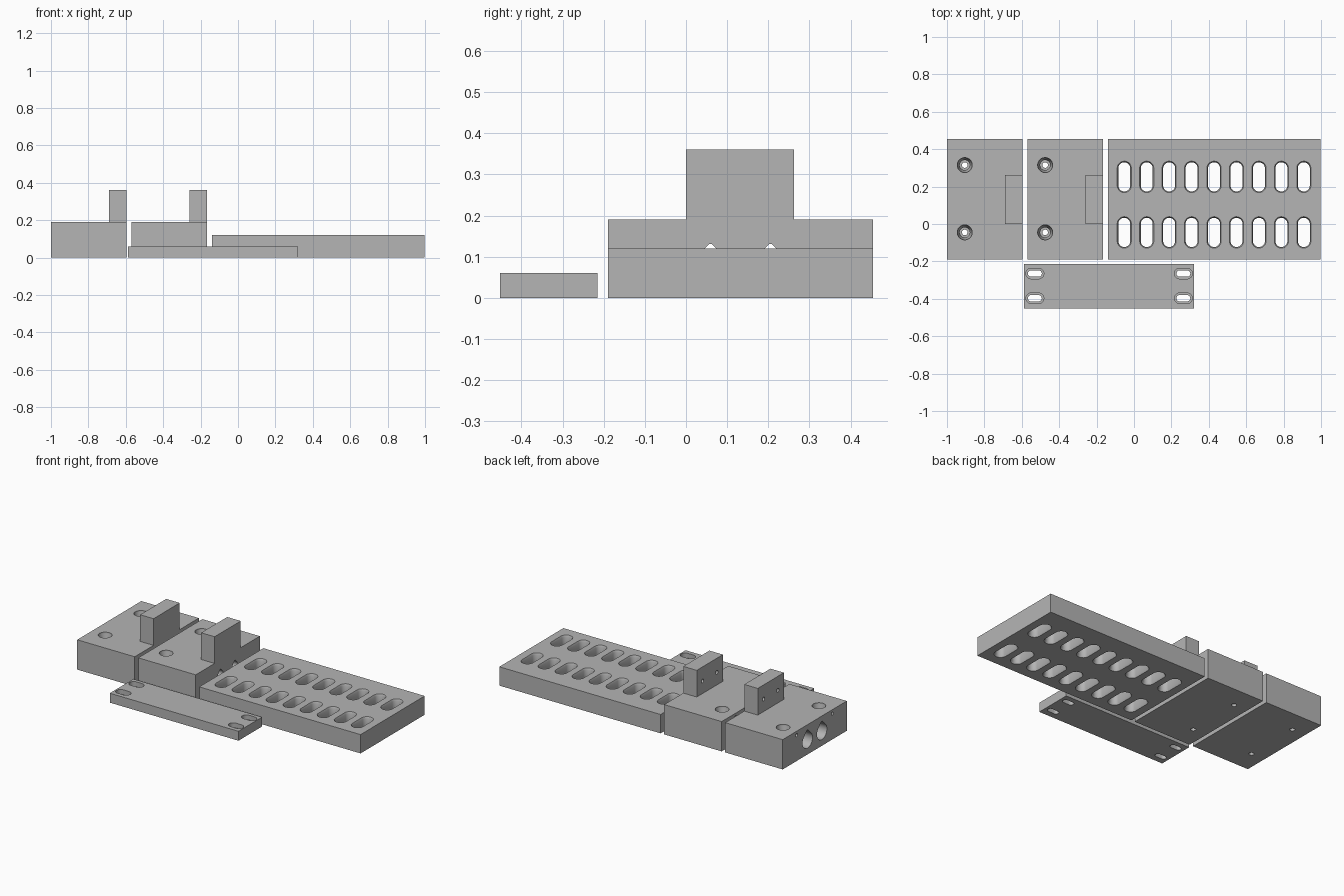
import bpy, bmesh, math
from mathutils import Vector

if "Cube" in bpy.data.objects:
    bpy.data.objects.remove(bpy.data.objects["Cube"])

grey = bpy.data.materials.new("plain grey")
grey.diffuse_color = (0.46, 0.46, 0.46, 1)
grey.use_nodes = True
grey.node_tree.nodes["Principled BSDF"].inputs["Base Color"].default_value = grey.diffuse_color


def box(name, x0, x1, y0, y1, z0, z1):
    bm = bmesh.new()
    bmesh.ops.create_cube(bm, size=1)
    for v in bm.verts:
        v.co = Vector(((x0 + x1) / 2 + v.co.x * (x1 - x0),
                       (y0 + y1) / 2 + v.co.y * (y1 - y0),
                       (z0 + z1) / 2 + v.co.z * (z1 - z0)))
    return finish(bm, name)


def finish(bm, name):
    bmesh.ops.recalc_face_normals(bm, faces=bm.faces)
    me = bpy.data.meshes.new(name)
    bm.to_mesh(me)
    bm.free()
    me.materials.append(grey)
    ob = bpy.data.objects.new(name, me)
    bpy.context.collection.objects.link(ob)
    return ob


def outline(half, r, tear, n=32):
    """Circle, slot stretched along v, or teardrop pointing to +v."""
    pts = []
    for i in range(n):
        a = 2 * math.pi * (i + 0.5) / n
        u, v = r * math.cos(a), r * math.sin(a)
        if tear and abs(a - math.pi / 2) < math.pi / 4:
            v = r * math.sqrt(2) - abs(u)
        pts.append((u, v + math.copysign(half, math.sin(a))))
    return pts


def add_hole(bm, place, sections, tear=False):
    """Stepped hole; each section is (depth, half straight length, radius)."""
    rings = [[bm.verts.new(place(u, v, d)) for u, v in outline(h, r, tear)]
             for d, h, r in sections]
    for a, b in zip(rings, rings[1:]):
        for i in range(len(a)):
            j = (i + 1) % len(a)
            bm.faces.new((a[i], a[j], b[j], b[i]))
    bm.faces.new(rings[0])
    bm.faces.new(rings[-1])


def along_z(x, y):
    return lambda u, v, d: (x + u, y + v, d)


def slot_x(x, y):
    return lambda u, v, d: (x + v, y + u, d)


def along_x(y, z):
    return lambda u, v, d: (d, y + u, z + v)


def cut(part, bm):
    cutter = finish(bm, "cutter")
    cutter.hide_render = True
    bpy.ops.object.select_all(action='DESELECT')
    bpy.context.view_layer.objects.active = part
    part.select_set(True)
    mod = part.modifiers.new("holes", 'BOOLEAN')
    mod.operation = 'DIFFERENCE'
    mod.solver = 'EXACT'
    mod.object = cutter
    bpy.ops.object.modifier_apply(modifier=mod.name)
    bpy.data.objects.remove(cutter)
    bpy.ops.object.shade_smooth_by_angle(angle=math.radians(30))


BORES = (0.06, 0.205)
SCREWS = (-0.045, 0.315)

# Two blocks with uprights
for side, x0, end in (("left", -1.0, True), ("middle", -0.57, False)):
    x1 = x0 + 0.405
    block = box(side + "_block", x0, x1, -0.19, 0.455, 0, 0.19)
    bm = bmesh.new()
    for y in SCREWS:
        # counterbored screw holes and small end holes
        add_hole(bm, along_z(x0 + 0.095, y),
                 [(-0.01, 0, 0.015), (0.09, 0, 0.015), (0.09, 0, 0.027),
                  (0.15, 0, 0.027), (0.18, 0, 0.04), (0.2, 0, 0.04)])
        add_hole(bm, along_x(y, 0.165), [(x0 - 0.01, 0, 0.01), (x0 + 0.05, 0, 0.01)])
    for y in BORES:
        # through bores, widened at the outer end
        add_hole(bm, along_x(y, 0.095),
                 ([(x0 - 0.01, 0, 0.05), (x0 + 0.2, 0, 0.05)] if end
                  else [(x0 - 0.01, 0, 0.0276)])
                 + ([(x0 + 0.2, 0, 0.0276)] if end else [])
                 + [(x1 + 0.01, 0, 0.0276)], tear=True) if not end else (
            add_hole(bm, along_x(y, 0.09),
                     [(x0 - 0.01, 0, 0.05), (x0 + 0.2, 0, 0.05),
                      (x0 + 0.2, 0, 0.031), (x1 + 0.01, 0, 0.031)], tear=True))
    cut(block, bm)

    upright = box(side + "_upright", x1 - 0.095, x1, 0, 0.263, 0.19, 0.36)
    bm = bmesh.new()
    for y in BORES:
        add_hole(bm, along_x(y, 0.27), [(x1 - 0.11, 0, 0.012), (x1 - 0.03, 0, 0.012)])
    cut(upright, bm)

# Slotted base plate with two rows of long slots
plate = box("slotted_plate", -0.14, 0.997, -0.19, 0.455, 0, 0.12)
bm = bmesh.new()
for i in range(9):
    for y in (-0.045, 0.252):
        add_hole(bm, along_z(-0.052 + 0.12 * i, y),
                 [(-0.01, 0.046, 0.038), (0, 0.046, 0.038), (0.012, 0.046, 0.032),
                  (0.108, 0.046, 0.032), (0.12, 0.046, 0.038), (0.13, 0.046, 0.038)])
cut(plate, bm)

# Thin cover plate with four recessed slots
cover = box("cover_plate", -0.587, 0.32, -0.452, -0.215, 0, 0.06)
bm = bmesh.new()
for x in (-0.53, 0.264):
    for y in (-0.397, -0.265):
        add_hole(bm, slot_x(x, y),
                 [(-0.01, 0.02, 0.017), (0.03, 0.02, 0.017),
                  (0.03, 0.02, 0.028), (0.07, 0.02, 0.028)])
cut(cover, bm)
